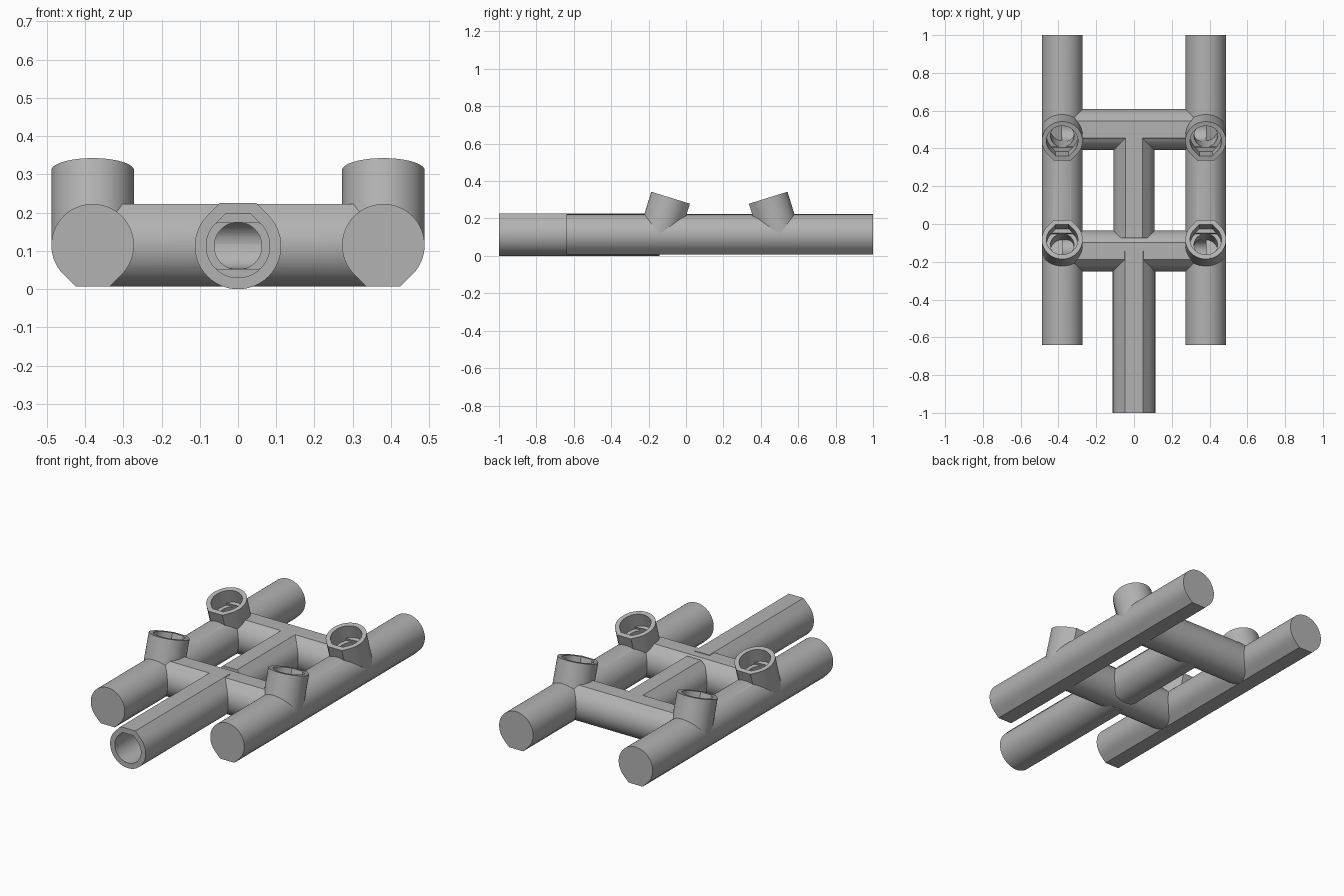
import bpy, bmesh, math
from mathutils import Vector

if "Cube" in bpy.data.objects:
    bpy.data.objects.remove(bpy.data.objects["Cube"])

GREY = (0.45, 0.45, 0.45, 1)
mat = bpy.data.materials.new("grey plastic")
mat.use_nodes = True
mat.diffuse_color = GREY
mat.node_tree.nodes["Principled BSDF"].inputs["Base Color"].default_value = GREY

UP, DOWN = Vector((0, 0, 1)), Vector((0, 0, -1))
AXIS_Z, R = 0.115, 0.108      # shared tube height and radius
BORE, HOLE = 0.083, 0.062     # socket and inner hole radii
SIDE_X, FRONT_Y, BACK_Y = 0.38, -0.143, 0.5


def section(r, flat=True, clamp=None):
    """Circle whose +u side is squared off with 45 degree tangents, or clamped both ways."""
    pts = []
    if flat:
        corner = r * math.tan(math.pi / 8)
        pts = [(r, -corner), (r, corner)]
        angles = [math.radians(45 + 270 * i / 42) for i in range(43)]
    else:
        angles = [math.tau * i / 56 for i in range(56)]
    pts += [(r * math.cos(a), r * math.sin(a)) for a in angles]
    if clamp:
        pts = [(max(-clamp, min(clamp, u)), v) for u, v in pts]
    return pts


def prism(name, pts, start, end, flat_dir):
    """Extrude a section from start to end with its u axis towards flat_dir."""
    start, end = Vector(start), Vector(end)
    axis = (end - start).normalized()
    side = axis.cross(flat_dir)
    bm = bmesh.new()
    verts = [bm.verts.new(start + flat_dir * u + side * v) for u, v in pts]
    base = bm.faces.new(verts)
    top = bmesh.ops.extrude_face_region(bm, geom=[base])["geom"]
    bmesh.ops.translate(bm, vec=end - start,
                        verts=[g for g in top if isinstance(g, bmesh.types.BMVert)])
    bmesh.ops.recalc_face_normals(bm, faces=bm.faces)
    mesh = bpy.data.meshes.new(name)
    bm.to_mesh(mesh)
    bm.free()
    mesh.materials.append(mat)
    obj = bpy.data.objects.new(name, mesh)
    bpy.context.collection.objects.link(obj)
    return obj


def socket_cutters(name, mouth, axis, flat_dir, depth, length):
    """Stepped socket: wide bore, bridging slot, then a narrow hole."""
    at = lambda d: Vector(mouth) - axis * d
    return [prism(name + "_bore_cutter", section(BORE), at(-0.02), at(depth), flat_dir),
            prism(name + "_slot_cutter", section(BORE, False, 0.06),
                  at(depth - 0.005), at(depth + 0.015), flat_dir),
            prism(name + "_hole_cutter", section(HOLE, False), at(depth - 0.01), at(length), flat_dir)]


parts, cutters = [], []

# Long side tubes, flat underneath
for side, s in (("left", 1), ("right", -1)):
    x = s * SIDE_X
    parts.append(prism(side + "_tube", section(R), (x, -0.64, AXIS_Z), (x, 1, AXIS_Z), DOWN))

# Cross bars, flat on top, with a passage along each
for end, y in (("front", FRONT_Y), ("back", BACK_Y)):
    parts.append(prism(end + "_cross_bar", section(R),
                       (-SIDE_X, y, AXIS_Z), (SIDE_X, y, AXIS_Z), UP))
    cutters.append(prism(end + "_passage_cutter", section(0.06, False),
                         (-SIDE_X, y, AXIS_Z), (SIDE_X, y, AXIS_Z), UP))

# Centre spine between the bars, and the open tube at the front
parts.append(prism("spine", section(R), (0, FRONT_Y + 0.07, AXIS_Z), (0, BACK_Y, AXIS_Z), UP))
parts.append(prism("front_tube", section(0.113), (0, -1, 0.113), (0, FRONT_Y, 0.113), UP))
cutters += socket_cutters("front_tube", (0, -1, 0.113), Vector((0, -1, 0)), UP, 0.3, 0.85)

# Four tilted cups leaning towards each other
tilt = math.radians(17.2)
for side, s in (("left", 1), ("right", -1)):
    for end, y, lean in (("front", FRONT_Y, 1), ("back", BACK_Y, -1)):
        name = f"{end}_{side}_cup"
        axis = Vector((0, lean * math.sin(tilt), math.cos(tilt)))
        flat = Vector((0, lean * math.cos(tilt), -math.sin(tilt)))
        foot = Vector((s * SIDE_X, y, AXIS_Z))
        mouth = foot + axis * 0.205
        parts.append(prism(name, section(R), foot, mouth, flat))
        cutters += socket_cutters(name, mouth, axis, flat, 0.08, 0.205)


def bounds_overlap(a, b):
    def box(o):
        return [(min(v.co[i] for v in o.data.vertices),
                 max(v.co[i] for v in o.data.vertices)) for i in range(3)]
    return all(p[0] < q[1] and q[0] < p[1] for p, q in zip(box(a), box(b)))


# Cut the sockets and passages out of every part they touch
for part in parts:
    for cutter in cutters:
        if bounds_overlap(part, cutter):
            mod = part.modifiers.new(cutter.name, "BOOLEAN")
            mod.operation, mod.solver, mod.object = "DIFFERENCE", "EXACT", cutter
    bpy.ops.object.select_all(action="DESELECT")
    part.select_set(True)
    bpy.context.view_layer.objects.active = part
    for mod in list(part.modifiers):
        bpy.ops.object.modifier_apply(modifier=mod.name)
    bpy.ops.object.shade_smooth_by_angle(angle=math.radians(30))

for cutter in cutters:
    bpy.data.objects.remove(cutter)
